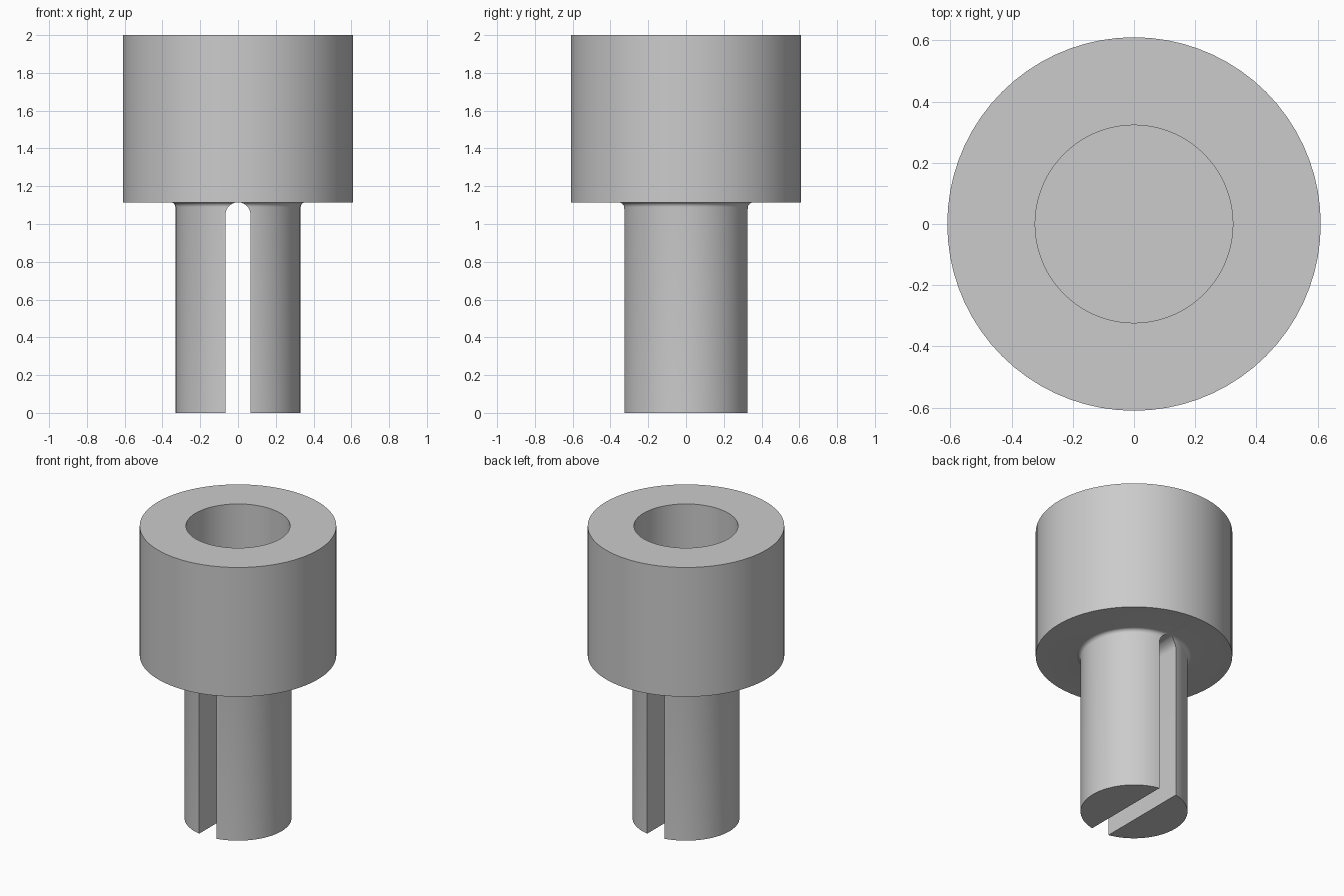
import bpy, bmesh, math
from mathutils import Vector

old = bpy.data.objects.get("Cube")
if old:
    bpy.data.objects.remove(old, do_unlink=True)

HEAD_R, BORE_R, SHAFT_R = 0.61, 0.323, 0.332
TOP, SHOULDER, BORE_FLOOR = 2.0, 1.115, 1.25
FILLET, SLOT_R = 0.025, 0.066

grey = bpy.data.materials.new("light grey")
grey.use_nodes = True
colour = (0.6, 0.6, 0.6, 1)
grey.diffuse_color = colour
grey.node_tree.nodes["Principled BSDF"].inputs["Base Color"].default_value = colour


def make_object(name, bm):
    bmesh.ops.recalc_face_normals(bm, faces=bm.faces)
    mesh = bpy.data.meshes.new(name)
    bm.to_mesh(mesh)
    bm.free()
    obj = bpy.data.objects.new(name, mesh)
    bpy.context.collection.objects.link(obj)
    mesh.materials.append(grey)
    return obj


def arc(cx, cz, r, start, end, steps):
    angles = [math.radians(start + (end - start) * i / steps) for i in range(steps + 1)]
    return [(cx + r * math.cos(a), cz + r * math.sin(a)) for a in angles]


# Shaft, filleted shoulder, head and blind bore, turned from one profile
profile = [(0, 0), (SHAFT_R, 0)]
profile += arc(SHAFT_R + FILLET, SHOULDER - FILLET, FILLET, 180, 90, 6)
profile += [(HEAD_R, SHOULDER), (HEAD_R, TOP), (BORE_R, TOP),
            (BORE_R, BORE_FLOOR), (0, BORE_FLOOR)]
bm = bmesh.new()
verts = [bm.verts.new((x, 0, z)) for x, z in profile]
edges = [bm.edges.new(pair) for pair in zip(verts, verts[1:])]
bmesh.ops.spin(bm, geom=verts + edges, cent=(0, 0, 0), axis=(0, 0, 1),
               angle=math.tau, steps=72, use_duplicate=False)
bmesh.ops.remove_doubles(bm, verts=bm.verts, dist=0.0001)
body = make_object("slotted_bushing", bm)

# Round-ended slot running front to back through the shaft
bm = bmesh.new()
outline = [(-SLOT_R, -0.1), (SLOT_R, -0.1)]
outline += arc(0, SHOULDER - SLOT_R, SLOT_R, 0, 180, 20)
face = bm.faces.new([bm.verts.new((x, -0.5, z)) for x, z in outline])
extruded = bmesh.ops.extrude_face_region(bm, geom=[face])["geom"]
bmesh.ops.translate(bm, vec=Vector((0, 1, 0)),
                    verts=[v for v in extruded if isinstance(v, bmesh.types.BMVert)])
cutter = make_object("slot_cutter", bm)
cutter.hide_render = True

cut = body.modifiers.new("slot", 'BOOLEAN')
cut.operation = 'DIFFERENCE'
cut.solver = 'EXACT'
cut.object = cutter
bpy.ops.object.select_all(action='DESELECT')
bpy.context.view_layer.objects.active = body
body.select_set(True)
bpy.ops.object.modifier_apply(modifier=cut.name)
bpy.data.objects.remove(cutter, do_unlink=True)
bpy.ops.object.shade_smooth_by_angle(angle=math.radians(30))
